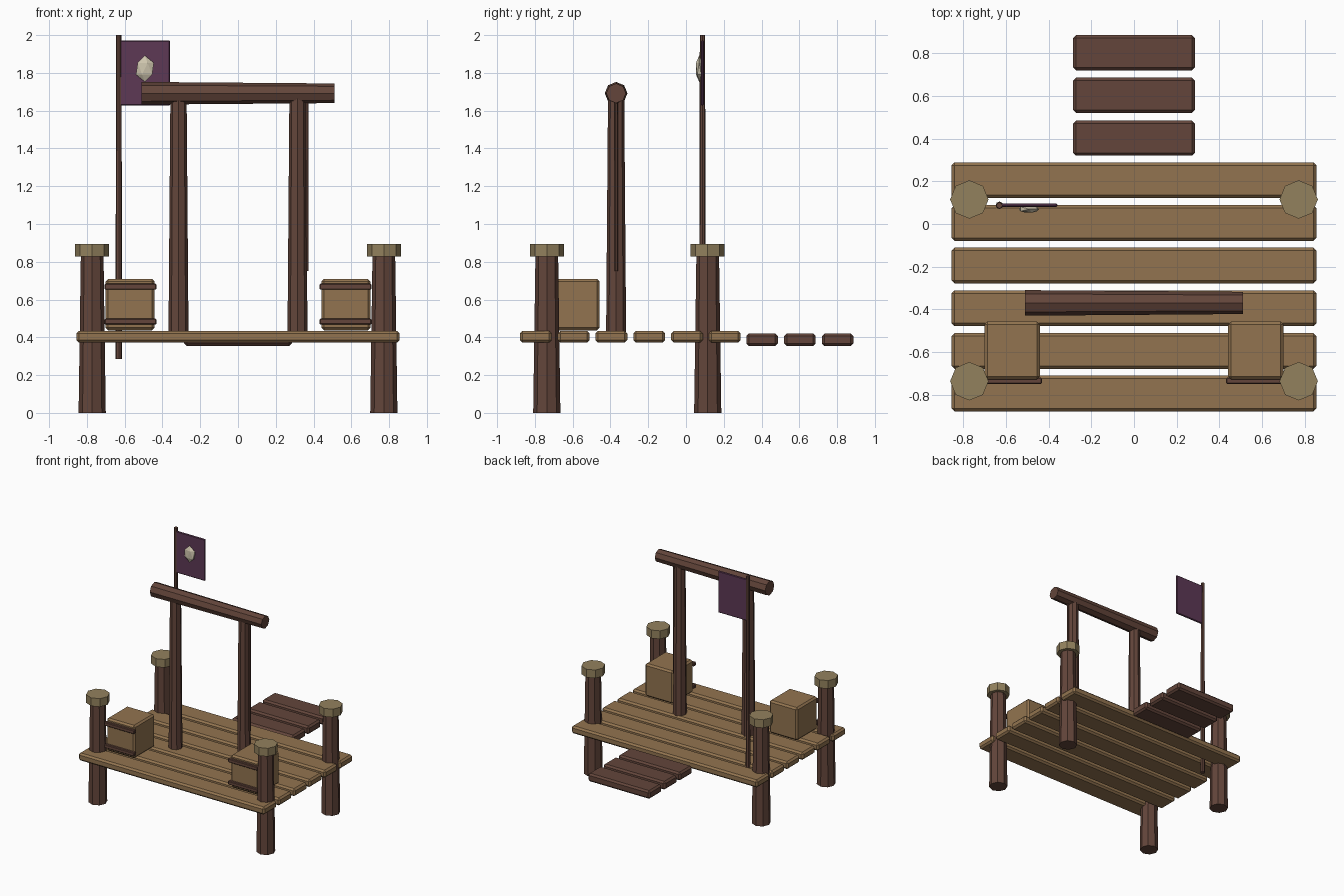
import bpy, bmesh
from mathutils import Matrix

if "Cube" in bpy.data.objects:
    bpy.data.objects.remove(bpy.data.objects["Cube"])


def material(name, rgb):
    m = bpy.data.materials.new(name)
    m.diffuse_color = (*rgb, 1)
    m.use_nodes = True
    m.node_tree.nodes["Principled BSDF"].inputs["Base Color"].default_value = m.diffuse_color
    return m


PLANK = material("plank_wood", (0.29, 0.175, 0.08))
DARK = material("dark_wood", (0.125, 0.06, 0.043))
ROPE = material("cap_tan", (0.29, 0.22, 0.11))
CLOTH = material("purple_cloth", (0.11, 0.04, 0.09))
BONE = material("pale_emblem", (0.62, 0.56, 0.42))


def finish(name, bm, mat):
    me = bpy.data.meshes.new(name)
    bm.to_mesh(me)
    bm.free()
    ob = bpy.data.objects.new(name, me)
    me.materials.append(mat)
    bpy.context.collection.objects.link(ob)
    return ob


def box(name, center, size, mat, bevel=0.012):
    bm = bmesh.new()
    bmesh.ops.create_cube(bm, size=1, matrix=Matrix.Translation(center) @ Matrix.Diagonal((*size, 1)))
    ob = finish(name, bm, mat)
    if bevel:
        mod = ob.modifiers.new("bevel", 'BEVEL')
        mod.width, mod.segments = bevel, 1
    return ob


def rod(name, x, y, z0, z1, r0, r1, mat, sides=8):
    bm = bmesh.new()
    bmesh.ops.create_cone(bm, cap_ends=True, segments=sides, radius1=r0, radius2=r1, depth=z1 - z0,
                          matrix=Matrix.Translation((x, y, (z0 + z1) / 2)))
    return finish(name, bm, mat)


# Deck planks and rear steps
for i in range(6):
    box(f"deck_plank_{i}", (0, 0.205 - 0.2 * i, 0.403), (1.71, 0.168, 0.063), PLANK, 0.014)
for i in range(3):
    box(f"rear_step_{i}", (0, 0.403 + 0.2 * i, 0.387), (0.57, 0.166, 0.068), DARK, 0.014)

# Corner posts with caps
for sx in (-1, 1):
    for y in (-0.737, 0.115):
        rod("corner_post", sx * 0.772, y, 0, 0.84, 0.072, 0.06, DARK)
        rod("post_cap", sx * 0.772, y, 0.827, 0.895, 0.09, 0.09, ROPE)

# Gate: two uprights and a crossbeam
for sx in (-1, 1):
    rod("gate_upright", sx * 0.315, -0.37, 0.42, 1.67, 0.053, 0.043, DARK)
beam = rod("gate_beam", 0, 0, -0.51, 0.51, 0.06, 0.052, DARK)
beam.rotation_euler = (0, 1.5708, 0)
beam.location = (0, -0.37, 1.692)

# Thin cord hanging beside the right upright
rod("hanging_cord", 0.366, -0.37, 0.75, 1.67, 0.009, 0.009, DARK, 6)

# Crates with front battens
for sx in (-1, 1):
    box("crate", (sx * 0.571, -0.593, 0.573), (0.26, 0.272, 0.272), PLANK, 0.014)
    for z in (0.483, 0.668):
        box("crate_batten", (sx * 0.569, -0.735, z), (0.275, 0.03, 0.032), DARK, 0.005)

# Flag pole, flag and faceted emblem
rod("flag_pole", -0.631, 0.087, 0.285, 2.0, 0.018, 0.014, DARK)
box("flag", (-0.492, 0.087, 1.8), (0.265, 0.016, 0.345), CLOTH, 0.005)
bm = bmesh.new()
bmesh.ops.create_icosphere(bm, subdivisions=1, radius=1,
                           matrix=Matrix.Translation((-0.493, 0.07, 1.822)) @ Matrix.Diagonal((0.053, 0.02, 0.07, 1)))
finish("flag_emblem", bm, BONE)
